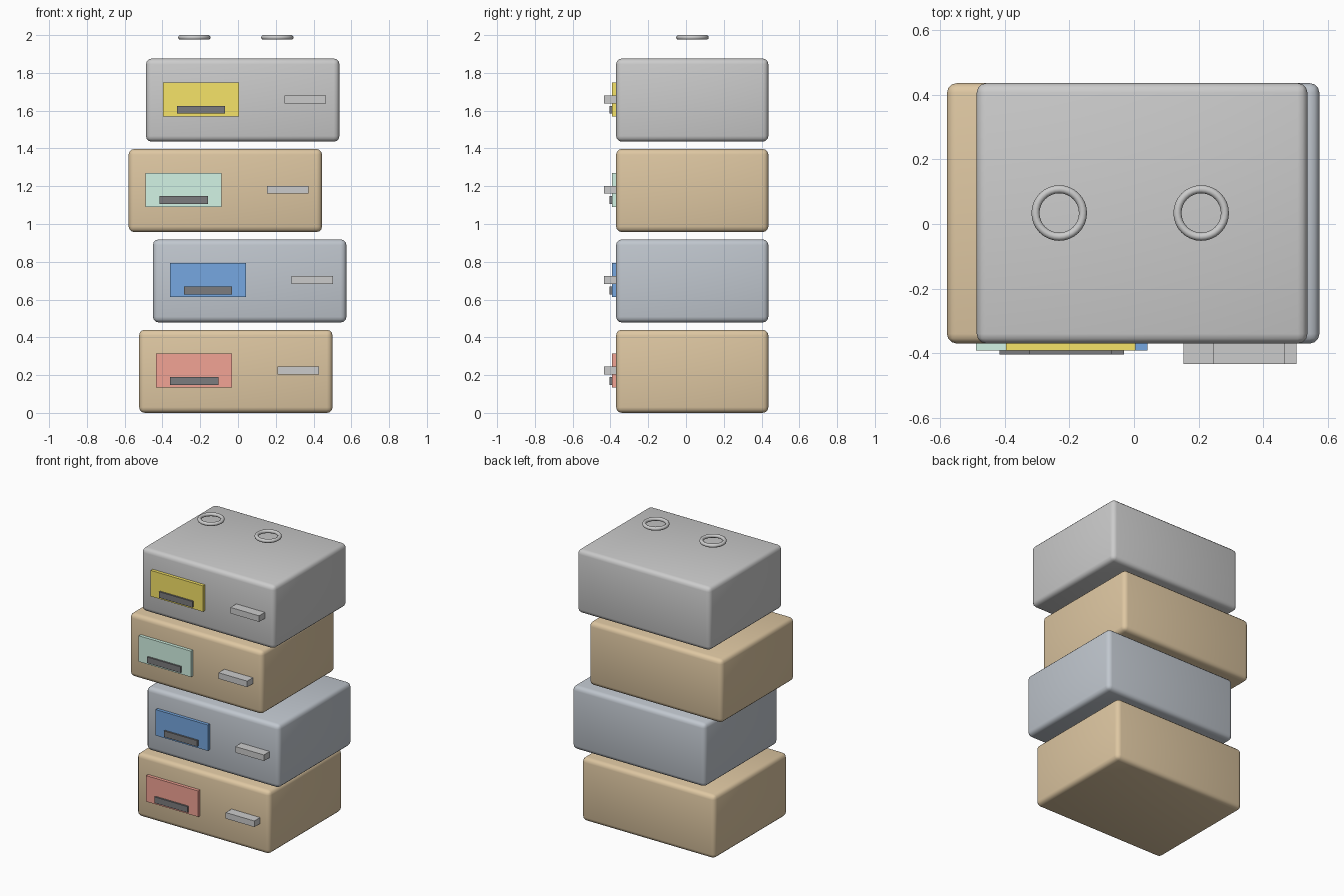
import bpy
from math import radians

if "Cube" in bpy.data.objects:
    bpy.data.objects.remove(bpy.data.objects["Cube"])


def colour(name, rgb):
    m = bpy.data.materials.new(name)
    m.diffuse_color = (*rgb, 1)
    m.use_nodes = True
    m.node_tree.nodes["Principled BSDF"].inputs["Base Color"].default_value = m.diffuse_color
    return m


def block(name, centre, size, mat=None, bevel=0):
    bpy.ops.mesh.primitive_cube_add(size=1, location=centre)
    ob = bpy.context.object
    ob.name = name
    ob.scale = size
    bpy.ops.object.transform_apply(location=False, rotation=False, scale=True)
    if mat:
        ob.data.materials.append(mat)
    if bevel:
        mod = ob.modifiers.new("rounded_edges", "BEVEL")
        mod.width = bevel
        mod.segments = 3
        bpy.ops.object.modifier_apply(modifier=mod.name)
        bpy.ops.object.shade_smooth_by_angle(angle=radians(35))
    return ob


tan = colour("tan", (0.73, 0.57, 0.36))
blue_grey = colour("blue_grey", (0.53, 0.57, 0.62))
mid_grey = colour("mid_grey", (0.64, 0.64, 0.64))
dark = colour("dark_grey", (0.2, 0.2, 0.21))

WIDTH, DEPTH, HEIGHT, STEP = 1.024, 0.806, 0.44, 0.4786
Y = 0.033
FRONT = Y - DEPTH / 2

# stacked boxes, bottom to top: x offset, body material, label colour
levels = [
    (-0.0115, tan, (0.89, 0.37, 0.30)),
    (0.062, blue_grey, (0.18, 0.39, 0.75)),
    (-0.067, tan, (0.65, 0.90, 0.78)),
    (0.025, mid_grey, (0.92, 0.77, 0.14)),
]


def front_part(name, x, z, w, h, front_y, mat=None):
    # thin part from just inside the box front out to front_y
    back = FRONT + 0.004
    block(name, (x, (front_y + back) / 2, z), (w, back - front_y, h), mat)


for i, (x, body, label_rgb) in enumerate(levels):
    z = i * STEP
    n = i + 1
    block(f"box_{n}", (x, Y, z + HEIGHT / 2), (WIDTH, DEPTH, HEIGHT), body, 0.03)
    # label, dark strip on the label, and pull handle
    front_part(f"label_{n}", x - 0.221, z + 0.224, 0.402, 0.18, -0.392,
               colour(f"label_colour_{n}", label_rgb))
    front_part(f"label_strip_{n}", x - 0.221, z + 0.169, 0.256, 0.042, -0.404, dark)
    front_part(f"handle_{n}", x + 0.331, z + 0.224, 0.22, 0.042, -0.434)

# flat rings hovering over the top box
for side, x in (("left", -0.2315), ("right", 0.208)):
    bpy.ops.mesh.primitive_torus_add(location=(x, 0.034, 1.9875), major_radius=0.0735,
                                     minor_radius=0.0125, major_segments=32, minor_segments=10)
    ring = bpy.context.object
    ring.name = f"{side}_ring"
    bpy.ops.object.shade_smooth()
